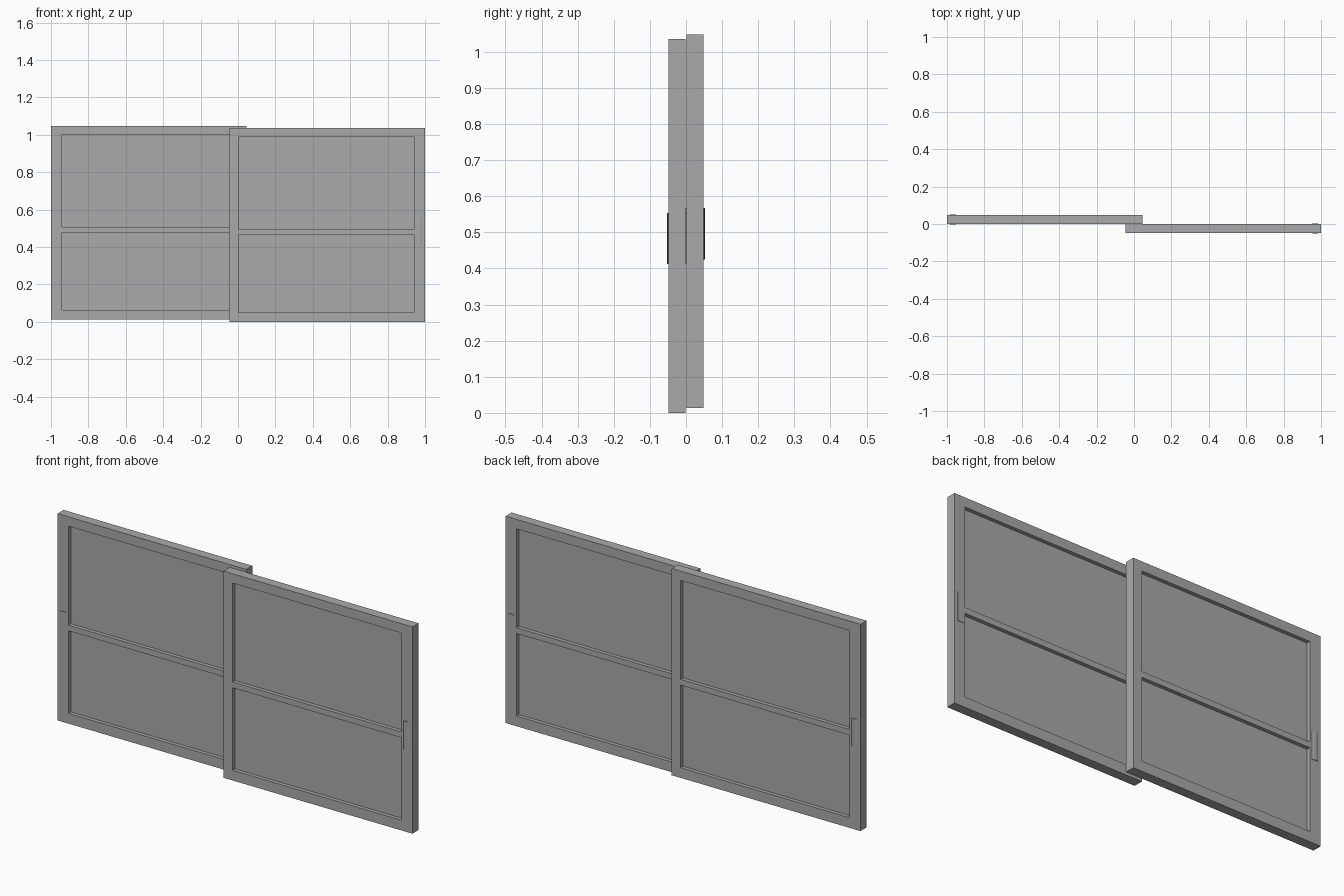
import bpy
import bmesh
import math

if "Cube" in bpy.data.objects:
    bpy.data.objects.remove(bpy.data.objects["Cube"], do_unlink=True)

# One flat grey for everything
grey = bpy.data.materials.new("plain_grey")
grey.use_nodes = True
colour = (0.40, 0.40, 0.40, 1)
grey.diffuse_color = colour
grey.node_tree.nodes["Principled BSDF"].inputs["Base Color"].default_value = colour

# Panel dimensions: cut lines across the frame, and depths from the centre plane
X_CUTS = (-0.045, 0.004, 0.94, 1.0)
Z_CUTS = (0.0, 0.051, 0.464, 0.493, 0.988, 1.035)
INNER, OUTER = 0.001, 0.049
RECESS = 0.019
HANDLE_X = (0.952, 0.984)
HANDLE_Z = (0.412, 0.554)
RAISE = 0.003


def finish(name, bm, side, lift):
    """Store the mesh; side -1 turns the part half round for the rear panel."""
    for v in bm.verts:
        v.co.x *= side
        v.co.y *= side
        v.co.z += lift
    bmesh.ops.recalc_face_normals(bm, faces=bm.faces)
    mesh = bpy.data.meshes.new(name)
    bm.to_mesh(mesh)
    bm.free()
    mesh.materials.append(grey)
    obj = bpy.data.objects.new(name, mesh)
    bpy.context.collection.objects.link(obj)
    return obj


def extrude(bm, faces, vec):
    geom = bmesh.ops.extrude_face_region(bm, geom=faces, use_keep_orig=True)["geom"]
    moved = [g for g in geom if isinstance(g, bmesh.types.BMVert)]
    bmesh.ops.translate(bm, verts=moved, vec=vec)


def frame(name, side, lift):
    """Stiles and rails as one solid, leaving the two glass openings free."""
    bm = bmesh.new()
    grid = [[bm.verts.new((x, -OUTER, z)) for z in Z_CUTS] for x in X_CUTS]
    faces = []
    for i in range(len(X_CUTS) - 1):
        for j in range(len(Z_CUTS) - 1):
            if i == 1 and j in (1, 3):
                continue
            faces.append(bm.faces.new((grid[i][j], grid[i + 1][j],
                                       grid[i + 1][j + 1], grid[i][j + 1])))
    extrude(bm, faces, (0, OUTER - INNER, 0))
    return finish(name, bm, side, lift)


def box(name, xs, ys, zs, side, lift):
    bm = bmesh.new()
    bmesh.ops.create_cube(bm, size=1)
    for v in bm.verts:
        v.co = [r[0] if c < 0 else r[1] for c, r in zip(v.co, (xs, ys, zs))]
    return finish(name, bm, side, lift)


def curved_handle(name, side, lift, steps=8):
    """Shallow pull with a rounded cross-section, raised from the outer face."""
    bm = bmesh.new()
    mid = sum(HANDLE_X) / 2
    half = (HANDLE_X[1] - HANDLE_X[0]) / 2
    ring = []
    for k in range(steps + 1):
        a = math.pi * k / steps
        ring.append(bm.verts.new((mid - half * math.cos(a),
                                  -OUTER - RAISE * math.sin(a), HANDLE_Z[0])))
    extrude(bm, [bm.faces.new(ring)], (0, 0, HANDLE_Z[1] - HANDLE_Z[0]))
    obj = finish(name, bm, side, lift)
    bpy.ops.object.select_all(action="DESELECT")
    obj.select_set(True)
    bpy.context.view_layer.objects.active = obj
    bpy.ops.object.shade_smooth_by_angle(angle=math.radians(40))


# Two overlapping sliding panels, the rear one turned half round and raised slightly
for label, side, lift in (("front", 1, 0.0), ("rear", -1, 0.013)):
    frame(label + "_frame", side, lift)
    for pane, j in (("lower", 1), ("upper", 3)):
        box(f"{label}_{pane}_pane", X_CUTS[1:3], (-OUTER + RECESS, -INNER - RECESS),
            Z_CUTS[j:j + 2], side, lift)
    curved_handle(label + "_outer_handle", side, lift)
    box(label + "_inner_handle", HANDLE_X, (-INNER, -INNER + RAISE), HANDLE_Z, side, lift)
